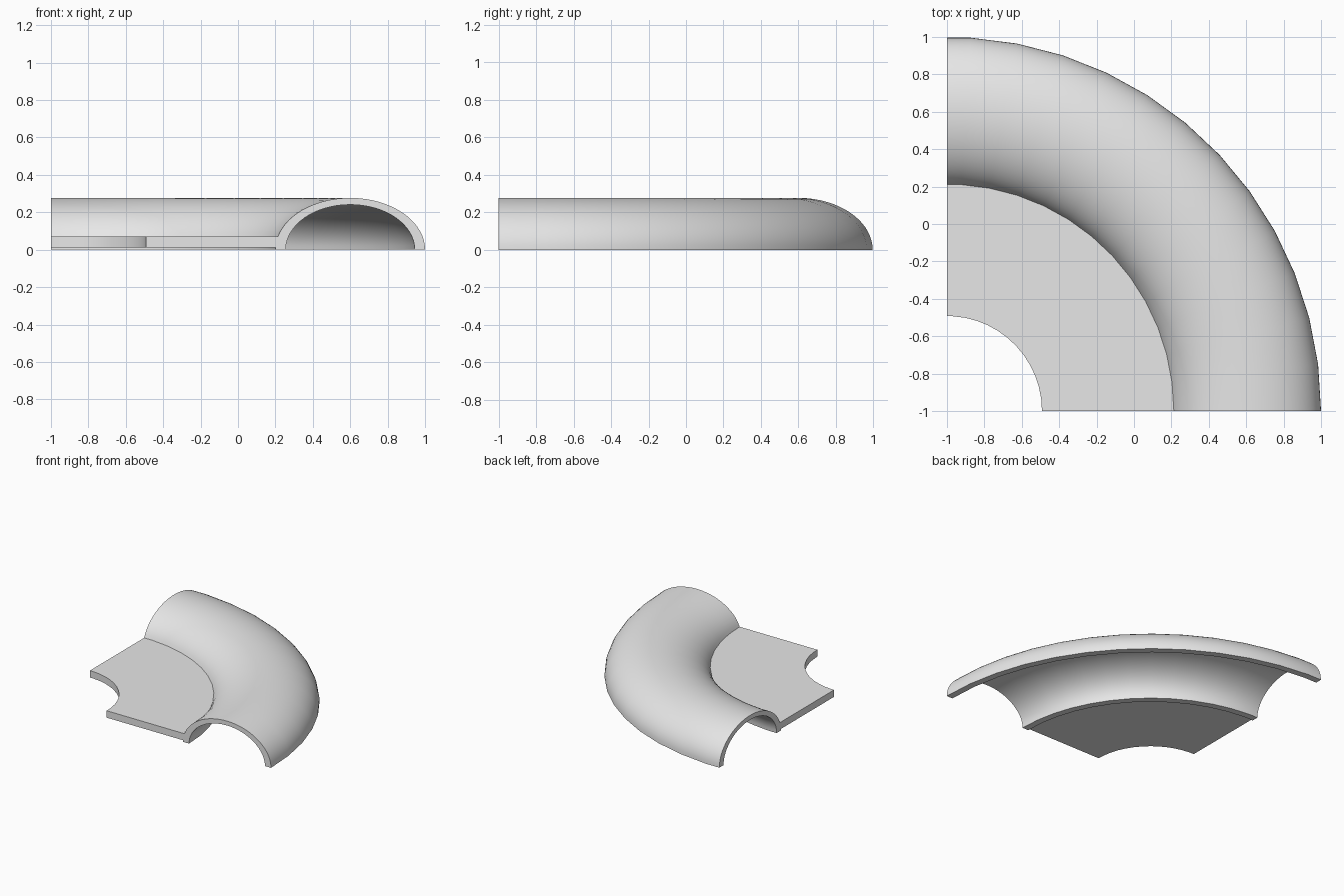
import bpy, bmesh, math

if "Cube" in bpy.data.objects:
    bpy.data.objects.remove(bpy.data.objects["Cube"])

STEP = math.radians(7.2)
RC, RX, RZ = 1.6, 0.4, 0.277            # centre radius and half-ellipse size of the bend
IX, IZ = 0.345, 0.241                   # hollow inside the bend
HUB, Z0, Z1 = 0.508, 0.013, 0.07        # inner plate: bore radius, bottom, top
N = 32


def arc(rx, rz, a0, a1):
    return [(RC + rx * math.cos(a0 + (a1 - a0) * i / N),
             rz * math.sin(a0 + (a1 - a0) * i / N)) for i in range(N + 1)]


# cross-section: hollow half-ellipse joined to a flat plate
top = math.pi - math.asin(Z1 / RZ)
low = math.pi - math.asin(Z0 / RZ)
profile = arc(RX, RZ, 0, top)
profile += [(HUB, Z1), (HUB, Z0)]
profile += [(RC + RX * math.cos(low), Z0), (RC - RX, 0)]
profile += arc(IX, IZ, math.pi, 0)

# sweep through a quarter turn, the last half step cut flat
stations = [(i * STEP, 1.0) for i in range(13)] + [(math.pi / 2, math.cos(STEP / 2))]
bm = bmesh.new()
rings = [[bm.verts.new((-1 + r * s * math.cos(a), -1 + r * s * math.sin(a), z))
          for r, z in profile] for a, s in stations]
count = len(profile)
for ra, rb in zip(rings, rings[1:]):
    for j in range(count):
        k = (j + 1) % count
        bm.faces.new((ra[j], rb[j], rb[k], ra[k]))
caps = [bm.faces.new(rings[0]), bm.faces.new(rings[-1])]
bmesh.ops.recalc_face_normals(bm, faces=bm.faces)
bmesh.ops.triangulate(bm, faces=caps)

mesh = bpy.data.meshes.new("curved_channel")
bm.to_mesh(mesh)
bm.free()
channel = bpy.data.objects.new("curved_channel", mesh)
bpy.context.collection.objects.link(channel)

grey = bpy.data.materials.new("light_grey")
grey.diffuse_color = (0.8, 0.8, 0.8, 1)
grey.use_nodes = True
grey.node_tree.nodes["Principled BSDF"].inputs["Base Color"].default_value = grey.diffuse_color
mesh.materials.append(grey)

bpy.context.view_layer.objects.active = channel
channel.select_set(True)
bpy.ops.object.shade_smooth_by_angle(angle=math.radians(30))
